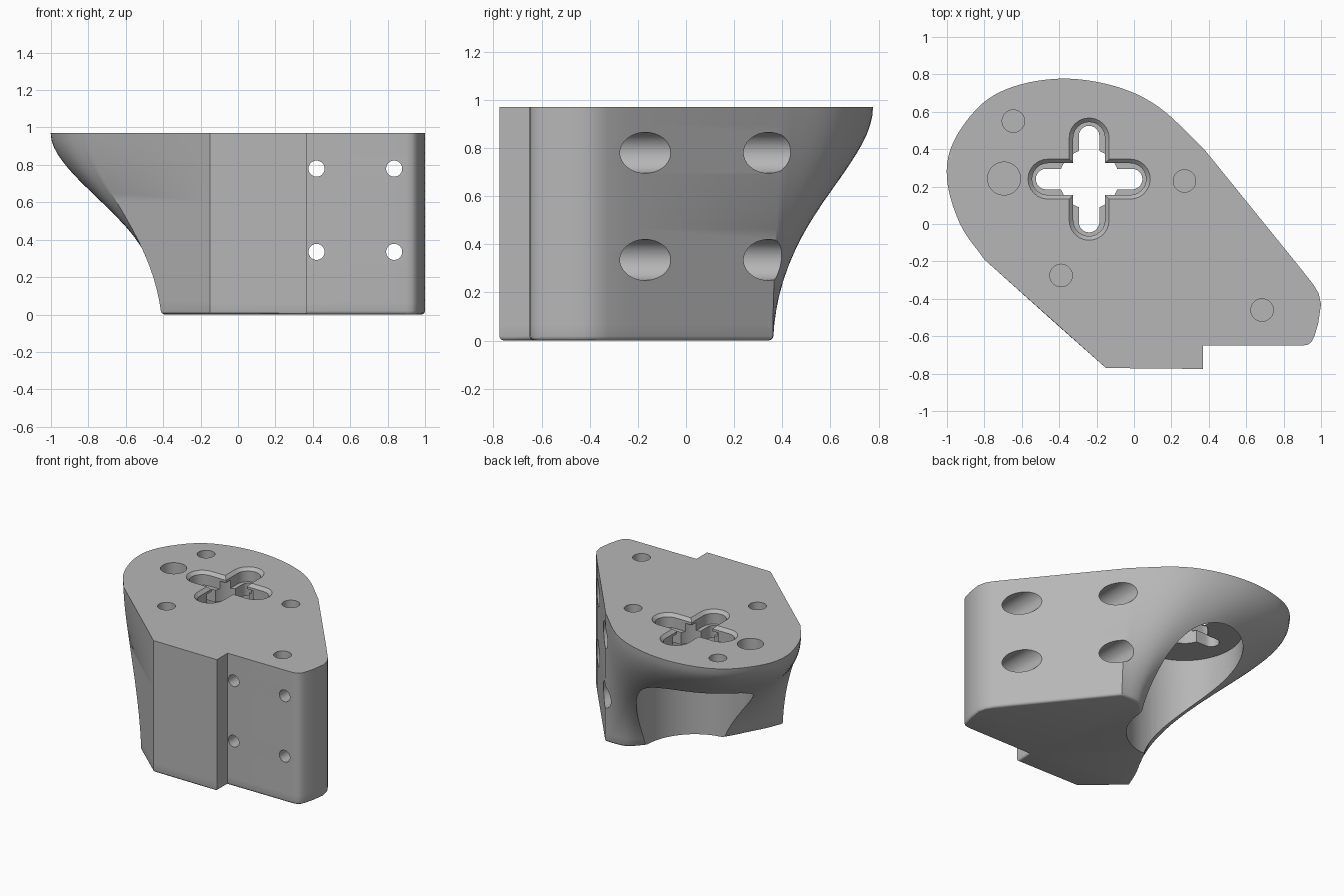
import bpy, bmesh, math
from mathutils import Vector

if "Cube" in bpy.data.objects:
    bpy.data.objects.remove(bpy.data.objects["Cube"])

TOP = 0.97
HUB = (-0.24, 0.24)

grey = bpy.data.materials.new("grey")
grey.use_nodes = True
colour = (0.47, 0.47, 0.47, 1)
grey.diffuse_color = colour
grey.node_tree.nodes["Principled BSDF"].inputs["Base Color"].default_value = colour


def spline(points, steps=5):
    """Smooth curve through a few plan points."""
    p = [Vector(q) for q in points]
    p = [2 * p[0] - p[1]] + p + [2 * p[-1] - p[-2]]
    out = []
    for a, b, c, d in zip(p, p[1:], p[2:], p[3:]):
        for i in range(steps):
            t = i / steps
            out.append(0.5 * (2 * b + (c - a) * t + (2 * a - 5 * b + 4 * c - d) * t ** 2
                              + (3 * b - a - 3 * c + d) * t ** 3))
    return out + [p[-2]]


def loft(name, rings, round_bottom=0):
    """Closed solid through rings of equal point count."""
    bm = bmesh.new()
    loops = [[bm.verts.new(co) for co in ring] for ring in rings]
    n = len(loops[0])
    for low, high in zip(loops, loops[1:]):
        for i in range(n):
            j = (i + 1) % n
            bm.faces.new((low[i], low[j], high[j], high[i]))
    bottom = bm.faces.new(loops[0][::-1])
    bm.faces.new(loops[-1])
    bmesh.ops.recalc_face_normals(bm, faces=bm.faces)
    if round_bottom:
        bmesh.ops.bevel(bm, geom=list(bottom.edges), offset=round_bottom, segments=3,
                        profile=0.5, affect='EDGES', clamp_overlap=False)
    mesh = bpy.data.meshes.new(name)
    bm.to_mesh(mesh)
    bm.free()
    mesh.materials.append(grey)
    ob = bpy.data.objects.new(name, mesh)
    bpy.context.collection.objects.link(ob)
    return ob


def circle(r, n=48):
    return [(r * math.cos(2 * math.pi * i / n), r * math.sin(2 * math.pi * i / n))
            for i in range(n)]


def slot(reach, half, turned, n=12):
    """Round-ended slot centred on the hub."""
    pts = []
    for side in (1, -1):
        for i in range(n + 1):
            a = -math.pi / 2 + math.pi * i / n
            x = side * (reach - half + half * math.cos(a))
            y = side * half * math.sin(a)
            pts.append((-y, x) if turned else (x, y))
    return pts


def upright(shapes, centre):
    return [[(x + centre[0], y + centre[1], z) for x, y in pts] for pts, z in shapes]


# Body: full rim at the top narrowing to a smaller foot at the back
rim = spline([(-.8, -.19), (-.93, 0), (-1, .24), (-.965, .44), (-.81, .645), (-.61, .745),
              (-.35, .777), (-.08, .73), (.14, .62), (.375, .4)])
foot = spline([(-.41, -.54), (-.36, -.42), (-.3, -.31), (-.21, -.15), (-.06, .02),
               (.08, .17), (.17, .28), (.23, .34), (.3, .36), (.407, .36)])
front = [(.885, -.23), (.96, -.325), (.987, -.37), (1, -.43), (.985, -.53), (.965, -.6),
         (.95, -.63), (.93, -.645), (.9, -.65), (.37, -.65), (.37, -.775), (-.15, -.77)]
rings = []
LEVELS = 20
for k in range(LEVELS + 1):
    s = k / LEVELS
    z = 3 * s * (1 - s) ** 2 * .45 + 3 * s * s * (1 - s) * .72 + s ** 3 * TOP
    t = (1 - s) ** 3 + 3 * s * (1 - s) ** 2 * .87
    back = [r.lerp(f, t) for r, f in zip(rim, foot)]
    rings.append([(p[0], p[1], z) for p in back + front])
body = loft("bracket_body", rings, 0.018)


def cut(rings):
    cutter = loft("cutter", rings)
    cutter.hide_render = True
    mod = body.modifiers.new("cut", 'BOOLEAN')
    mod.operation, mod.solver, mod.object = 'DIFFERENCE', 'EXACT', cutter
    bpy.context.view_layer.objects.active = body
    bpy.ops.object.modifier_apply(modifier=mod.name)
    bpy.data.objects.remove(cutter)


# Round pocket under the flange
cut(upright([(circle(.39, 72), -.1), (circle(.39, 72), .78)], HUB))

# Cross-shaped socket with a chamfered mouth, a ledge and a through opening
for turned in (False, True):
    cut(upright([(slot(.305, .085, turned), .87), (slot(.305, .085, turned), TOP - .022),
                 (slot(.327, .107, turned), TOP), (slot(.327, .107, turned), TOP + .1)], HUB))
for turned in (False, True):
    cut(upright([(slot(.285, .055, turned), .7), (slot(.285, .055, turned), .92)], HUB))
cut(upright([(circle(.16), .69), (circle(.16), .93)], HUB))

# Blind holes in the top
for x, y, r in ((-.645, .55, .06), (.27, .23, .06), (-.39, -.275, .06), (.685, -.46, .06),
                (-.695, .243, .088)):
    cut(upright([(circle(r), TOP - .12), (circle(r), TOP + .1)], (x, y)))

# Screw holes through the front wall, counterbored from the slanted side
for x in (.42, .835):
    for z in (.335, .78):
        for r, y0, y1 in ((.043, -.9, -.4), (.085, -.45, .9)):
            cut([[(x + a, y, z + b) for a, b in circle(r)] for y in (y0, y1)])

# Smooth curved walls, crisp edges
bpy.ops.object.select_all(action='DESELECT')
body.select_set(True)
bpy.context.view_layer.objects.active = body
bpy.ops.object.shade_smooth_by_angle(angle=math.radians(30))
